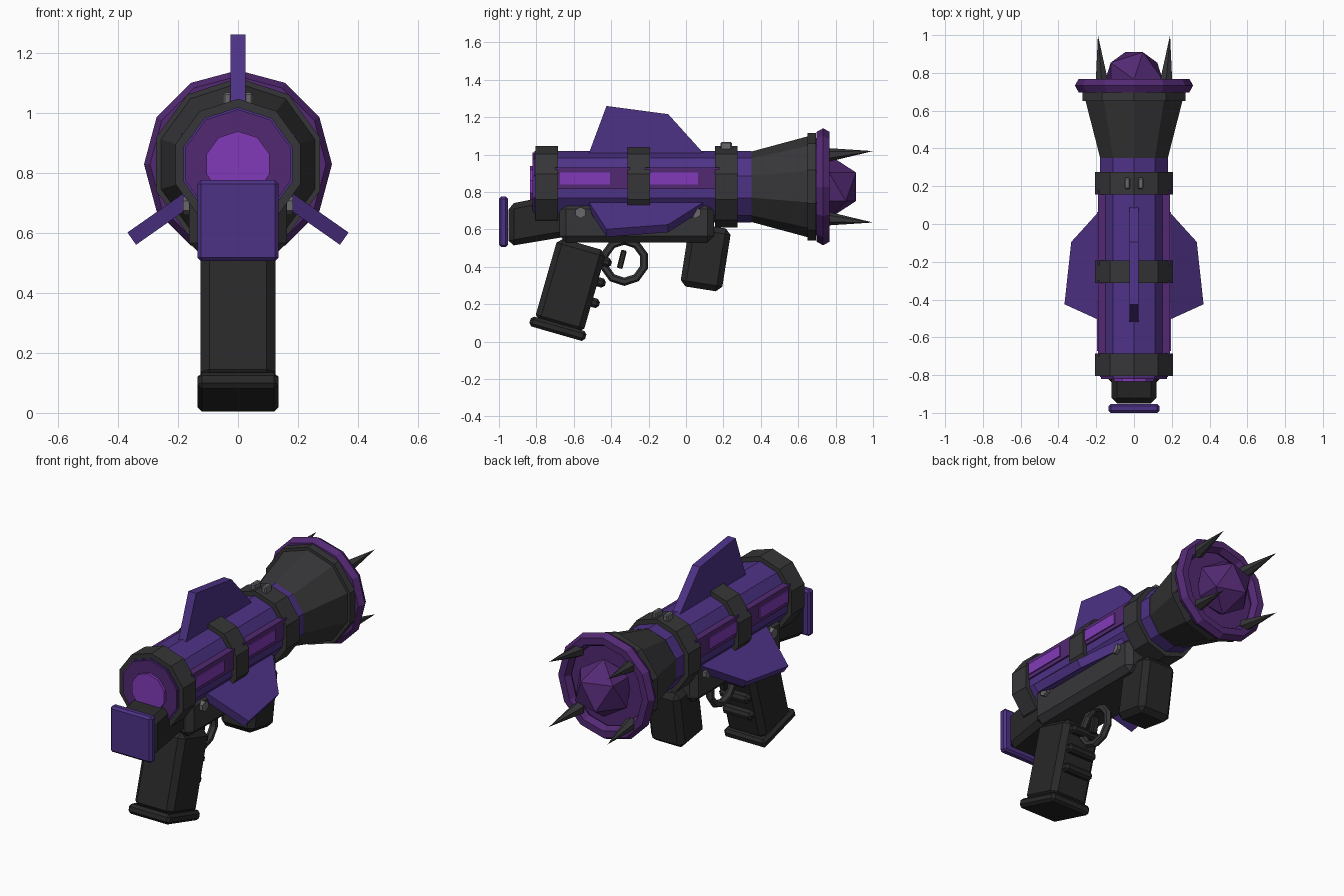
import bpy, bmesh, math
from mathutils import Matrix, Vector

if "Cube" in bpy.data.objects:
    bpy.data.objects.remove(bpy.data.objects["Cube"])

CZ = 0.828  # height of the tube axis


def material(name, rgb):
    m = bpy.data.materials.new(name)
    m.diffuse_color = (*rgb, 1)
    m.use_nodes = True
    m.node_tree.nodes["Principled BSDF"].inputs["Base Color"].default_value = m.diffuse_color
    return m


INDIGO = material("indigo", (0.075, 0.032, 0.24))
PLUM = material("plum", (0.085, 0.022, 0.17))
BRIGHT = material("bright_violet", (0.22, 0.042, 0.48))
DARK = material("charcoal", (0.037, 0.036, 0.039))
BLACK = material("black_rubber", (0.021, 0.021, 0.022))
METAL = material("metal", (0.14, 0.14, 0.15))


def finish(name, bm, mat, bevel=0):
    bmesh.ops.recalc_face_normals(bm, faces=bm.faces)
    me = bpy.data.meshes.new(name)
    bm.to_mesh(me)
    bm.free()
    ob = bpy.data.objects.new(name, me)
    bpy.context.collection.objects.link(ob)
    me.materials.append(mat)
    if bevel:
        b = ob.modifiers.new("bevel", 'BEVEL')
        b.width, b.segments = bevel, 1
    return ob


def lathe(name, profile, mat, n=10, closed=False):
    """Turn (y, radius) points around the tube axis; closed makes a ring."""
    bm = bmesh.new()
    rings = []
    for y, r in profile:
        rings.append([bm.verts.new((r * math.sin(2 * math.pi * i / n), y,
                                    CZ + r * math.cos(2 * math.pi * i / n)))
                      for i in range(n)])
    pairs = list(zip(rings, rings[1:]))
    if closed:
        pairs.append((rings[-1], rings[0]))
    else:
        bm.faces.new(rings[0])
        bm.faces.new(rings[-1])
    for a, b in pairs:
        for i in range(n):
            j = (i + 1) % n
            bm.faces.new((a[i], a[j], b[j], b[i]))
    return finish(name, bm, mat)


def box(name, center, size, mat, bevel=0, tilt=0):
    bm = bmesh.new()
    bmesh.ops.create_cube(bm, size=1, matrix=Matrix.Diagonal((*size, 1)))
    ob = finish(name, bm, mat, bevel)
    ob.location = center
    ob.rotation_euler.x = math.radians(tilt)
    return ob


def plate(name, outline, half, mat, bevel=0):
    """Extrude a (y, z) outline across x."""
    bm = bmesh.new()
    f = bm.faces.new([bm.verts.new((-half, y, z)) for y, z in outline])
    ext = bmesh.ops.extrude_face_region(bm, geom=[f])
    bmesh.ops.translate(bm, vec=(2 * half, 0, 0),
                        verts=[v for v in ext["geom"] if isinstance(v, bmesh.types.BMVert)])
    return finish(name, bm, mat, bevel)


def cone(name, start, end, r1, r2, mat, n=6):
    start, end = Vector(start), Vector(end)
    d = end - start
    bm = bmesh.new()
    bmesh.ops.create_cone(bm, cap_ends=True, segments=n, radius1=r1, radius2=r2, depth=d.length,
                          matrix=Matrix.Translation((start + end) / 2) @
                          d.to_track_quat('Z', 'Y').to_matrix().to_4x4())
    return finish(name, bm, mat)


# Launch tube, end discs and collars
lathe("launch_tube", [(-0.81, 0.19), (0.35, 0.19)], INDIGO)
lathe("rear_disc", [(-0.82, 0.183), (-0.79, 0.183)], PLUM)
lathe("rear_glow", [(-0.835, 0.11), (-0.80, 0.11)], BRIGHT)
for name, y in (("rear_collar", -0.745), ("middle_collar", -0.252), ("front_collar", 0.215)):
    lathe(name, [(y - 0.06, 0.218), (y + 0.06, 0.218)], DARK)

# Flared muzzle with rim, warhead and spikes
lathe("muzzle_cone", [(0.345, 0.187), (0.66, 0.272)], DARK)
lathe("muzzle_collar", [(0.65, 0.287), (0.695, 0.287)], DARK)
lathe("muzzle_floor", [(0.69, 0.26), (0.715, 0.26)], PLUM)
lathe("muzzle_rim", [(0.733 + 0.041 * math.sin(a * math.pi / 3), 0.273 + 0.04 * math.cos(a * math.pi / 3))
                     for a in range(6)], PLUM, n=12, closed=True)
bm = bmesh.new()
bmesh.ops.create_icosphere(bm, subdivisions=1, radius=0.17,
                           matrix=Matrix.Translation((0, 0.765, CZ)))
finish("warhead", bm, PLUM)
for i in range(4):
    a = math.radians(45 + 90 * i)
    c, s = math.cos(a), math.sin(a)
    cone("rim_spike", (0.24 * c, 0.75, CZ + 0.24 * s), (0.27 * c, 1.0, CZ + 0.27 * s), 0.038, 0, DARK)

# Three stabiliser fins around the tube
for name, ang in (("top_fin", 0), ("right_fin", 125), ("left_fin", -125)):
    fin = plate(name, [(-0.53, 0.15), (-0.425, 0.432), (-0.095, 0.388), (0.12, 0.15)], 0.025, INDIGO)
    fin.location.z = CZ
    fin.rotation_euler.y = math.radians(ang)

# Side panels with glowing strips, and receiver bolts
for s in (-1, 1):
    for y, ly in ((-0.5, -0.54), (-0.02, -0.068)):
        box("side_panel", (s * 0.17, y, 0.873), (0.04, 0.40, 0.115), PLUM)
        box("glow_strip", (s * 0.178, ly, 0.872), (0.038, 0.265, 0.066), BRIGHT)
    for y in (-0.563, 0.05):
        cone("receiver_bolt", (s * 0.15, y, 0.69), (s * 0.183, y, 0.69), 0.031, 0.031, METAL)
    box("sight_block", (s * 0.035, 0.215, 1.035), (0.03, 0.06, 0.064), METAL, 0.006)

# Receiver under the tube
box("receiver", (0, -0.263, 0.638), (0.325, 0.825, 0.215), DARK, 0.035)

# Shoulder stock and pad
plate("stock", [(-0.95, 0.51), (-0.95, 0.735), (-0.62, 0.80), (-0.62, 0.565)], 0.12, BLACK, 0.03)
box("stock_pad", (0, -0.976, 0.64), (0.27, 0.048, 0.27), INDIGO, 0.012)

# Pistol grip with base plate and finger ridges
box("grip", (0, -0.618, 0.30), (0.25, 0.27, 0.46), BLACK, 0.03, -16)
box("grip_base", (0, -0.685, 0.069), (0.27, 0.31, 0.055), BLACK, 0.015, -16)
for y, z in ((-0.428, 0.425), (-0.460, 0.317), (-0.492, 0.208)):
    box("finger_ridge", (0, y, z), (0.19, 0.06, 0.05), BLACK, 0.015, -16)

# Trigger and its ring guard
bpy.ops.mesh.primitive_torus_add(major_segments=10, minor_segments=6, major_radius=0.11,
                                 minor_radius=0.022, location=(0, -0.33, 0.43),
                                 rotation=(0, math.pi / 2, 0))
guard = bpy.context.object
guard.name = "trigger_guard"
guard.data.materials.append(DARK)
box("trigger", (0, -0.343, 0.44), (0.04, 0.03, 0.10), BLACK, 0.005, -14)

# Front grip
box("front_grip", (0, 0.105, 0.45), (0.22, 0.225, 0.34), BLACK, 0.03, -9)
